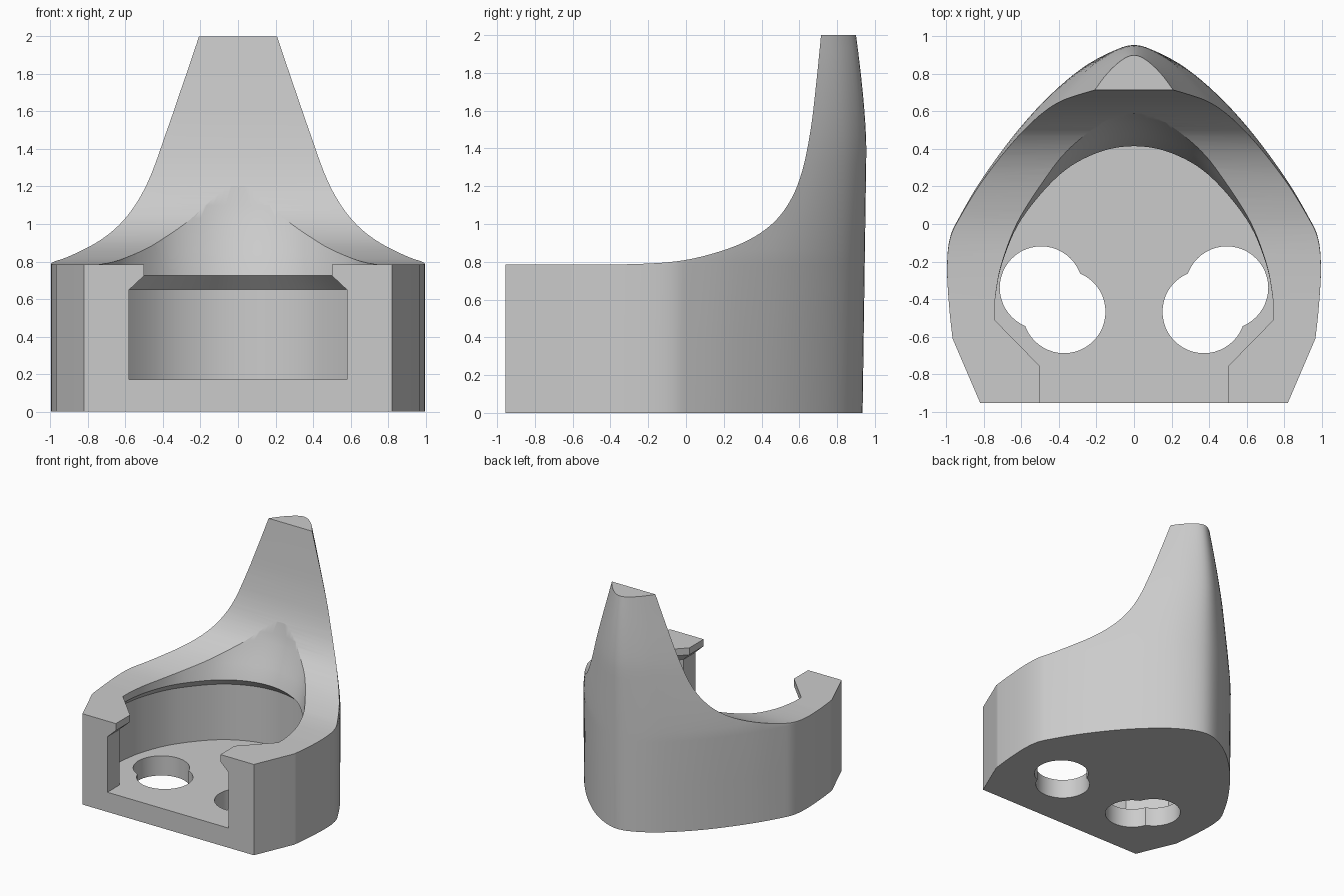
import bpy, bmesh
from math import radians
from mathutils import Vector

if "Cube" in bpy.data.objects:
    bpy.data.objects.remove(bpy.data.objects["Cube"], do_unlink=True)

grey = bpy.data.materials.new("light grey")
grey.use_nodes = True
grey.diffuse_color = (0.6, 0.6, 0.6, 1)
grey.node_tree.nodes["Principled BSDF"].inputs["Base Color"].default_value = (0.6, 0.6, 0.6, 1)


def spline(points, steps):
    """Smooth curve through the inner points; first and last only steer."""
    p = [Vector(q) for q in points]
    out = []
    for a, b, c, d in zip(p, p[1:], p[2:], p[3:]):
        for i in range(steps):
            t = i / steps
            out.append(0.5 * (2 * b + (c - a) * t + (2 * a - 5 * b + 4 * c - d) * t * t
                              + (3 * b - a - 3 * c + d) * t ** 3))
    return out + [p[-2]]


def symmetric(corners, curve, steps):
    """Closed outline from its right half: straight corners, then a curve to the middle."""
    x, y = curve[-2]
    first = 2 * Vector(curve[0]) - Vector(curve[1])
    half = [Vector(c) for c in corners] + spline([first] + curve + [(-x, y)], steps)
    return half + [Vector((-q.x, q.y)) for q in reversed(half[:-1])]


def offset(ring, d):
    out = []
    for i, q in enumerate(ring):
        e1 = (q - ring[i - 1]).normalized()
        e2 = (ring[(i + 1) % len(ring)] - q).normalized()
        n1, n2 = Vector((e1.y, -e1.x)), Vector((e2.y, -e2.x))
        out.append(q + (n1 + n2) * d / (1 + n1.dot(n2)))
    return out


def loft(name, rings):
    """Solid through rings of 3D points."""
    bm = bmesh.new()
    rows = [[bm.verts.new(co) for co in ring] for ring in rings]
    n = len(rows[0])
    bm.faces.new(rows[0][::-1])
    bm.faces.new(rows[-1])
    for lo, hi in zip(rows, rows[1:]):
        for i in range(n):
            j = (i + 1) % n
            bm.faces.new((lo[i], lo[j], hi[j], hi[i]))
    bmesh.ops.recalc_face_normals(bm, faces=bm.faces)
    mesh = bpy.data.meshes.new(name)
    bm.to_mesh(mesh)
    bm.free()
    obj = bpy.data.objects.new(name, mesh)
    bpy.context.collection.objects.link(obj)
    mesh.materials.append(grey)
    return obj


def clamp(v):
    return min(1, max(0, v))


# Outer shell: rounded triangular plan that narrows into the tall back
plan = symmetric([(0.82, -0.955)],
                 [(0.968, -0.61), (0.985, -0.45), (0.997, -0.24), (0.983, -0.08), (0.93, 0.04),
                  (0.8, 0.26), (0.6, 0.53), (0.4, 0.74), (0.2, 0.888), (0, 0.955)], 5)


def shell_ring(z):
    width = 1 - 0.43 * clamp((z - 0.785) / 1.215) ** 1.35
    lean = -0.02 * clamp(1 - z / 1.4) - 0.055 * clamp((z - 1.4) / 0.6) ** 1.5
    return [(q.x * width, q.y + lean * clamp(q.y / 0.7), z) for q in plan]


heights = [0, 0.4, 0.785] + [0.785 + 1.215 * i / 16 for i in range(1, 17)]
body = loft("body", [shell_ring(z) for z in heights])

# Cutter for the arm tops and the sweeping front of the back
sweep = [Vector((-1.3, 0.785))] + spline(
    [(-0.7, 0.785), (-0.4, 0.785), (-0.1, 0.797), (0.1, 0.832), (0.3, 0.9), (0.45, 0.995),
     (0.55, 1.12), (0.615, 1.28), (0.66, 1.5), (0.69, 1.75), (0.715, 2), (0.735, 2.2),
     (0.75, 2.4)], 5) + [Vector((-1.3, 2.2))]
sweep_cutter = loft("sweep_cutter", [[(x, q.x, q.y) for q in sweep] for x in (-1.3, 1.3)])

# Cutter for the pocket, its overhanging lip and the bowl above
lip = symmetric([(0.5, -1.1), (0.5, -0.76)],
                [(0.745, -0.51), (0.738, -0.38), (0.7, -0.2), (0.6, 0.025), (0.4, 0.26),
                 (0.2, 0.378), (0, 0.415)], 6)


def bowl_ring(z, grow, shift):
    return [(q.x, q.y + shift * clamp((q.y + 0.4) / 0.65), z) for q in offset(lip, grow)]


levels = [(0.17, 0.08, 0), (0.65, 0.08, 0), (0.725, 0, 0), (0.785, 0, 0.022), (0.85, 0, 0.051),
          (0.9, 0, 0.074), (0.96, 0, 0.1), (1.03, 0, 0.128), (1.1, 0, 0.152), (1.2, 0, 0.175),
          (1.3, 0, 0.185)]
pocket_cutter = loft("pocket_cutter", [bowl_ring(*level) for level in levels])

# Cutters for the paired round holes in the floor
cutters = [sweep_cutter, pocket_cutter]
for side in (-1, 1):
    for x, y in ((0.495, -0.34), (0.373, -0.468)):
        bpy.ops.mesh.primitive_cylinder_add(vertices=48, radius=0.221, depth=0.5,
                                            location=(side * x, y, 0.05))
        hole = bpy.context.object
        hole.name = "hole_cutter"
        hole.data.materials.append(grey)
        cutters.append(hole)

for cutter in cutters:
    cutter.hide_render = True
    bpy.context.view_layer.objects.active = body
    cut = body.modifiers.new("cut", "BOOLEAN")
    cut.operation = "DIFFERENCE"
    cut.solver = "EXACT"
    cut.object = cutter
    bpy.ops.object.modifier_apply(modifier=cut.name)
    bpy.data.objects.remove(cutter, do_unlink=True)

# Smooth curved walls, crisp rims
bpy.ops.object.select_all(action="DESELECT")
body.select_set(True)
bpy.context.view_layer.objects.active = body
bpy.ops.object.shade_smooth_by_angle(angle=radians(25))
weighted = body.modifiers.new("even_shading", "WEIGHTED_NORMAL")
weighted.keep_sharp = True
